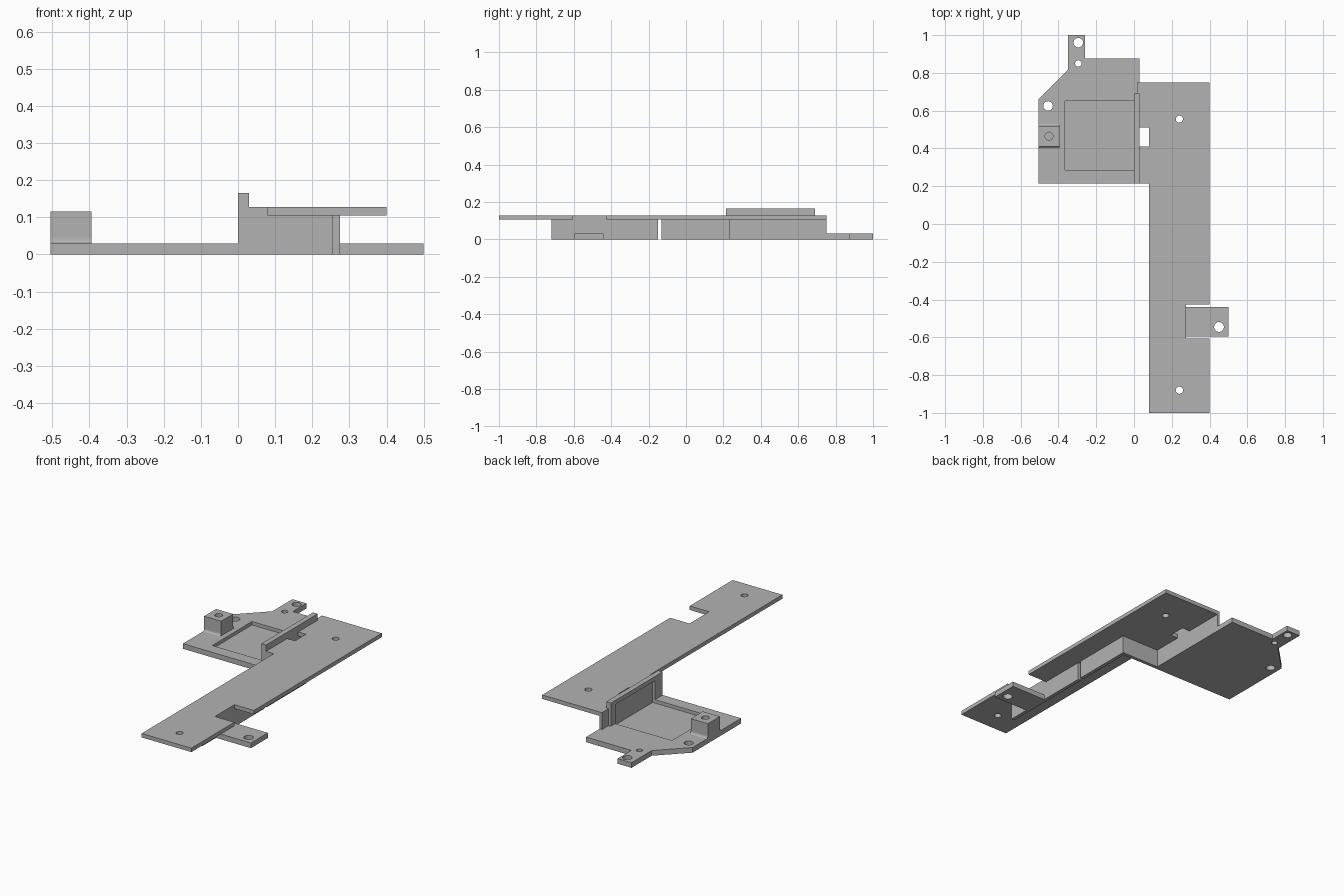
import bpy, bmesh
from mathutils import Vector

cube = bpy.data.objects.get("Cube")
if cube:
    bpy.data.objects.remove(cube, do_unlink=True)

grey = bpy.data.materials.new("light_grey")
grey.use_nodes = True
colour = (0.45, 0.45, 0.45, 1)
grey.diffuse_color = colour
grey.node_tree.nodes["Principled BSDF"].inputs["Base Color"].default_value = colour


def extrude(name, points, direction):
    """Solid made by sweeping a flat outline along a direction."""
    bm = bmesh.new()
    face = bm.faces.new([bm.verts.new(p) for p in points])
    swept = bmesh.ops.extrude_face_region(bm, geom=[face], use_keep_orig=True)
    verts = [g for g in swept["geom"] if isinstance(g, bmesh.types.BMVert)]
    bmesh.ops.translate(bm, verts=verts, vec=Vector(direction))
    bmesh.ops.recalc_face_normals(bm, faces=bm.faces)
    mesh = bpy.data.meshes.new(name)
    bm.to_mesh(mesh)
    bm.free()
    mesh.materials.append(grey)
    obj = bpy.data.objects.new(name, mesh)
    bpy.context.collection.objects.link(obj)
    return obj


def slab(name, outline, z0, z1):
    return extrude(name, [(x, y, z0) for x, y in outline], (0, 0, z1 - z0))


def box(name, x0, x1, y0, y1, z0, z1):
    return slab(name, [(x0, y0), (x1, y0), (x1, y1), (x0, y1)], z0, z1)


def cut(obj, cutter):
    """Subtract a cutter, then discard it."""
    cutter.hide_render = True
    mod = obj.modifiers.new("cut", "BOOLEAN")
    mod.operation = "DIFFERENCE"
    mod.solver = "EXACT"
    mod.object = cutter
    bpy.context.view_layer.objects.active = obj
    bpy.ops.object.modifier_apply(modifier=mod.name)
    bpy.data.objects.remove(cutter, do_unlink=True)


def drill(obj, x, y, radius, z0=-0.1, z1=0.3):
    bpy.ops.mesh.primitive_cylinder_add(vertices=32, radius=radius, depth=z1 - z0,
                                        location=(x, y, (z0 + z1) / 2))
    cut(obj, bpy.context.object)


def pocket_cutter():
    return box("pocket_cutter", -0.365, 0.015, 0.285, 0.65, 0.01, 0.14)


# Low base plate with ear, holes and shallow pocket
base = slab("base_plate", [(-0.505, 0.215), (0.03, 0.215), (0.03, 0.875), (-0.26, 0.875),
                           (-0.26, 1), (-0.35, 1), (-0.35, 0.815), (-0.505, 0.66)], 0, 0.03)
for x, y, r in [(-0.295, 0.96, 0.025), (-0.295, 0.85, 0.017), (-0.455, 0.625, 0.025)]:
    drill(base, x, y, r)
cut(base, pocket_cutter())

# Mounting post with flared foot and blind hole
half = [(0.065, 0.03), (0.059, 0.033), (0.056, 0.038), (0.055, 0.045), (0.055, 0.115)]
profile = half + [(-y, z) for y, z in reversed(half)]
post = extrude("mounting_post", [(-0.505, 0.465 + y, z) for y, z in profile], (0.11, 0, 0))
drill(post, -0.45, 0.465, 0.021, 0.05)

# Upright wall with raised lip, recessed on the pocket side
lip = box("lip_wall", 0, 0.03, 0.215, 0.69, 0.03, 0.165)
cut(lip, pocket_cutter())
box("rear_wall", 0.015, 0.03, 0.69, 0.75, 0.03, 0.105)

# Supporting walls beneath the long plate
box("cross_wall", 0.03, 0.255, 0.215, 0.235, 0, 0.105)
box("support_wall_rear", 0.255, 0.275, -0.13, 0.235, 0, 0.105)
box("support_wall_front", 0.255, 0.275, -0.72, -0.15, 0, 0.105)

# Long raised plate with side notch and small window
plate = slab("long_plate", [(0.08, -1), (0.4, -1), (0.4, -0.605), (0.275, -0.605),
                            (0.275, -0.425), (0.4, -0.425), (0.4, 0.75), (0.015, 0.75),
                            (0.015, 0.69), (0.03, 0.69), (0.03, 0.51), (0.08, 0.51),
                            (0.08, 0.41), (0.03, 0.41), (0.03, 0.215), (0.08, 0.215)],
             0.105, 0.128)
for y in (0.555, -0.88):
    drill(plate, 0.24, y, 0.019)

# Low fixing tab in the notch
tab = box("fixing_tab", 0.275, 0.5, -0.595, -0.44, 0, 0.03)
drill(tab, 0.45, -0.545, 0.026)
